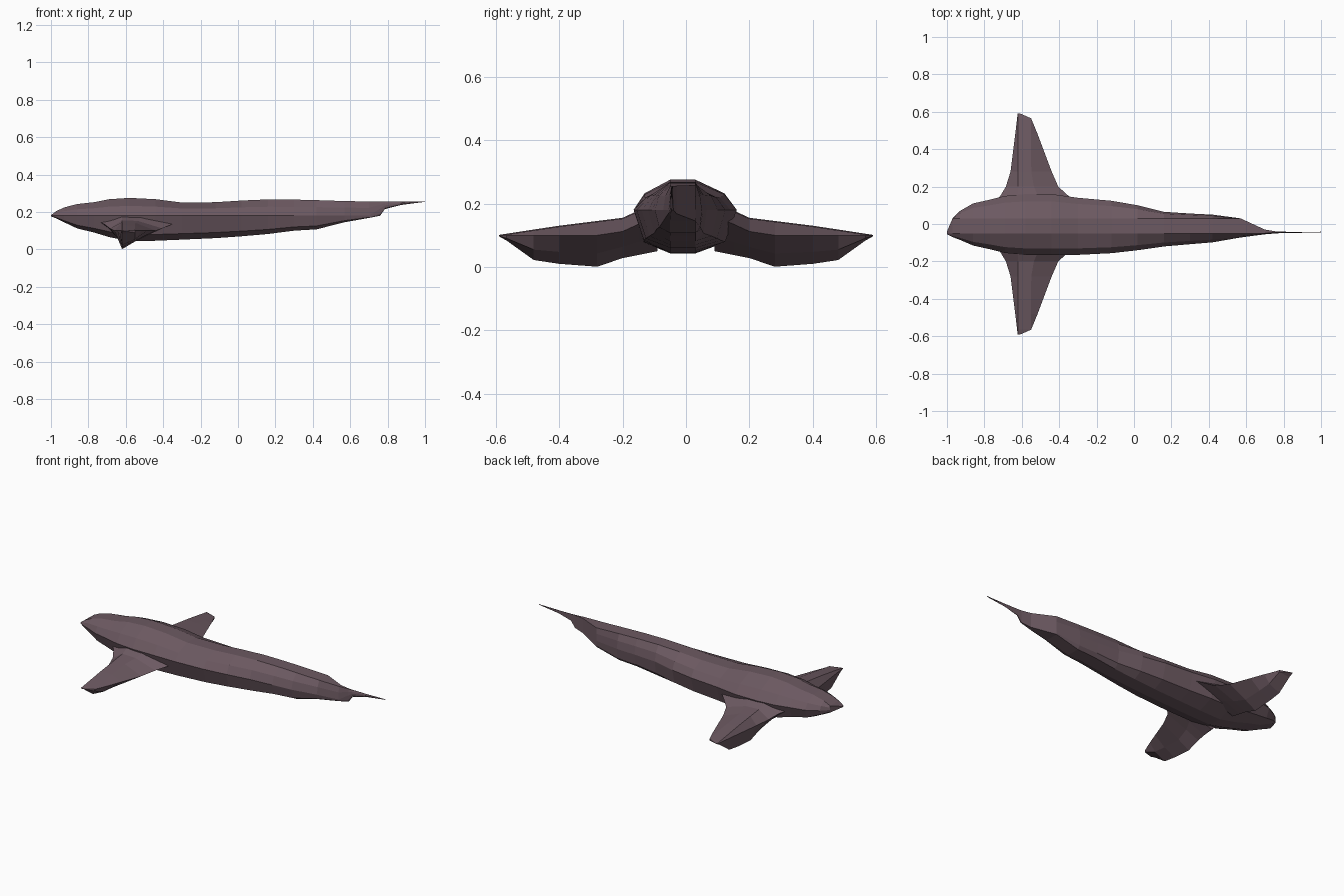
import bpy, bmesh

if "Cube" in bpy.data.objects:
    bpy.data.objects.remove(bpy.data.objects["Cube"])

skin = bpy.data.materials.new("dusky plum")
skin.diffuse_color = (0.15, 0.1, 0.12, 1)
skin.use_nodes = True
skin.node_tree.nodes["Principled BSDF"].inputs["Base Color"].default_value = skin.diffuse_color


def loft(name, rings):
    """Skin a list of equal-length rings and cap both ends."""
    bm = bmesh.new()
    loops = [[bm.verts.new(p) for p in ring] for ring in rings]
    n = len(loops[0])
    for a, b in zip(loops, loops[1:]):
        for i in range(n):
            j = (i + 1) % n
            bm.faces.new((a[i], a[j], b[j], b[i]))
    bm.faces.new(loops[0])
    bm.faces.new(loops[-1])
    bmesh.ops.remove_doubles(bm, verts=bm.verts, dist=0.0005)
    bmesh.ops.recalc_face_normals(bm, faces=bm.faces)
    mesh = bpy.data.meshes.new(name)
    bm.to_mesh(mesh)
    bm.free()
    mesh.materials.append(skin)
    obj = bpy.data.objects.new(name, mesh)
    bpy.context.collection.objects.link(obj)
    return obj


# Body stations: x, left edge, right edge, top z, bottom z
STATIONS = [
    (-1.00, -.055, -.04, .183, .177), (-.97, -.07, .03, .205, .165),
    (-.93, -.085, .07, .224, .145), (-.86, -.115, .11, .242, .112),
    (-.77, -.135, .13, .252, .09), (-.69, -.155, .15, .268, .066),
    (-.58, -.165, .16, .275, .043), (-.44, -.165, .16, .268, .046),
    (-.30, -.165, .14, .25, .052), (-.12, -.156, .124, .252, .06),
    (.02, -.14, .10, .261, .07), (.16, -.12, .065, .267, .082),
    (.30, -.108, .056, .266, .1), (.42, -.098, .05, .263, .107),
    (.57, -.072, .03, .258, .145), (.70, -.055, -.03, .256, .168),
    (.76, -.05, -.04, .255, .18), (.785, -.049, -.041, .255, .215),
    (.87, -.047, -.043, .255, .237), (1.00, -.046, -.044, .256, .254),
]


def body_ring(x, left, right, top, low):
    mid = .18 if low < .175 else (top + low) / 2
    yl, yr = max(left * .9, -.05), min(right, .03)
    up, dn = mid + (top - mid) * .55, low + (mid - low) * .25
    mix = lambda a, b, t: a + (b - a) * t
    prof = [(yl, top), (yr, top), (mix(yr, right, .7), up), (right, mid),
            (mix(yr, right, .72), dn), (yr, low), (yl, low),
            (mix(yl, left, .72), dn), (left, mid), (mix(yl, left, .7), up)]
    return [(x, y, z) for y, z in prof]


loft("body", [body_ring(*s) for s in STATIONS])

# Fin stations: y, leading x, trailing x, edge z, top z, bottom z
FIN = [
    (.09, -.77, -.28, .16, .215, .05), (.15, -.715, -.35, .135, .178, .038),
    (.20, -.685, -.405, .112, .155, .028), (.28, -.66, -.44, .1, .145, .001),
    (.40, -.645, -.485, .1, .13, .01), (.48, -.635, -.515, .1, .118, .022),
    (.565, -.625, -.55, .1, .105, .083), (.59, -.622, -.607, .099, .101, .097),
]


def fin_ring(side, y, lead, trail, edge, top, low):
    a = max(lead, -.622)
    b = min(trail, max(-.55, a + .4 * (trail - a)))
    return [(lead, side * y, edge), (a + .002, side * y, top), (b, side * y, top - .003),
            (trail, side * y, edge), (b, side * y, low + (edge - low) * .42),
            (a + .002, side * y, low)]


for side, name in ((1, "back_fin"), (-1, "front_fin")):
    loft(name, [fin_ring(side, *s) for s in FIN])
